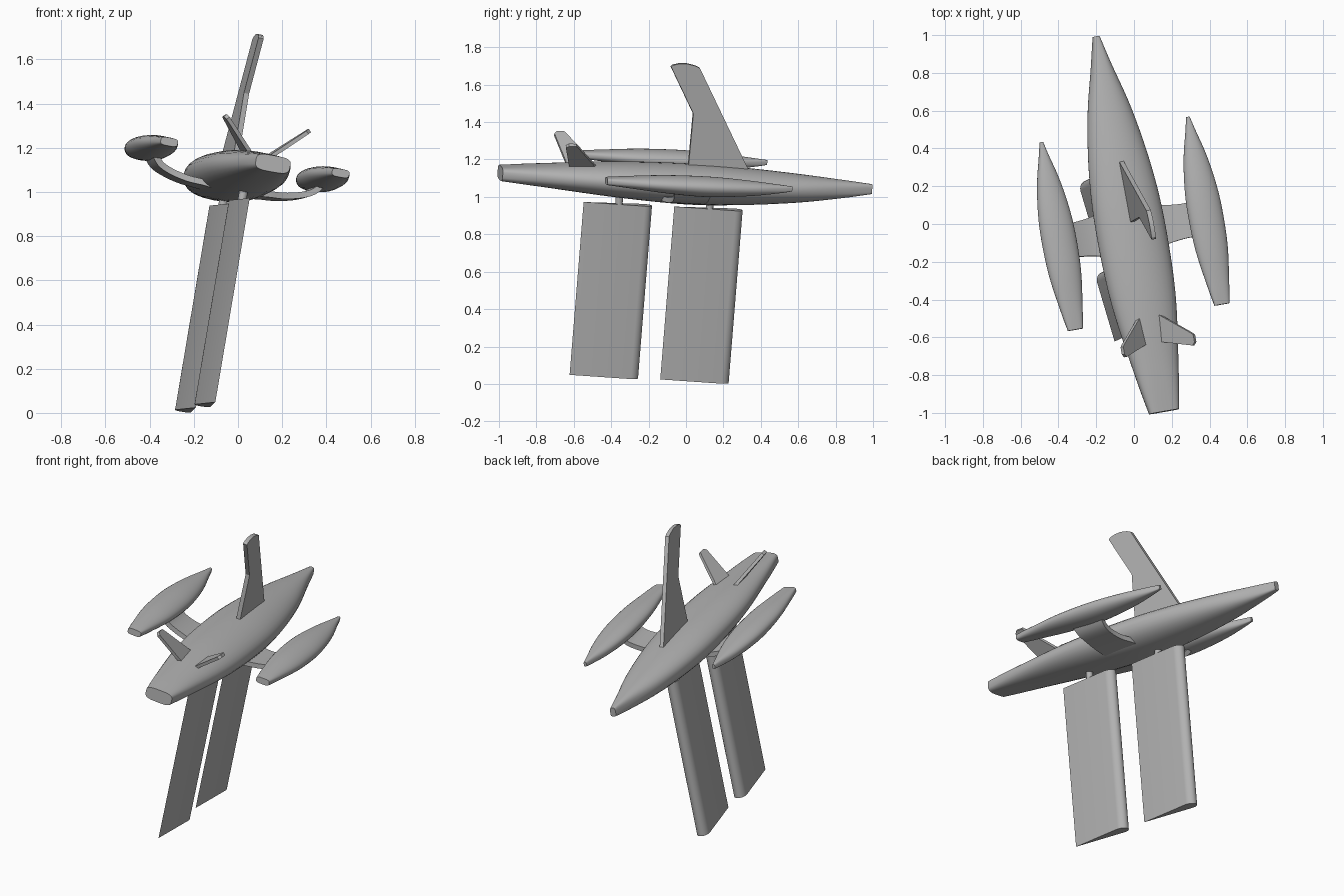
import bpy, bmesh, math
from mathutils import Matrix, Vector

cube = bpy.data.objects.get("Cube")
if cube:
    bpy.data.objects.remove(cube)

# Single grey paint
grey = bpy.data.materials.new("plain grey")
grey.use_nodes = True
colour = (0.45, 0.45, 0.45, 1)
grey.diffuse_color = colour
grey.node_tree.nodes["Principled BSDF"].inputs["Base Color"].default_value = colour

# Heeled and yawed frame: x to the right side, y to the bow, z up the mast
bow = Vector((-0.36, 1.98, -0.10)).normalized()
up = Vector((0.165, 0.08, 0.98))
up = (up - bow * up.dot(bow)).normalized()
side = bow.cross(up)
FRAME = Matrix.Translation((-0.02, 0, 1.09)) @ Matrix((side, bow, up)).transposed().to_4x4()


def loft(name, rings, angle=35):
    """Skin equal-length rings of points and cap both ends."""
    bm = bmesh.new()
    loops = [[bm.verts.new(p) for p in ring] for ring in rings]
    n = len(loops[0])
    for lo, hi in zip(loops, loops[1:]):
        for i in range(n):
            j = (i + 1) % n
            bm.faces.new((lo[i], lo[j], hi[j], hi[i]))
    bm.faces.new(loops[0])
    bm.faces.new(loops[-1])
    bmesh.ops.recalc_face_normals(bm, faces=bm.faces)
    mesh = bpy.data.meshes.new(name)
    bm.to_mesh(mesh)
    bm.free()
    mesh.materials.append(grey)
    obj = bpy.data.objects.new(name, mesh)
    bpy.context.collection.objects.link(obj)
    obj.matrix_world = FRAME
    bpy.ops.object.select_all(action='DESELECT')
    obj.select_set(True)
    bpy.context.view_layer.objects.active = obj
    bpy.ops.object.shade_smooth_by_angle(angle=math.radians(angle))
    return obj


def spline(stations, steps=5):
    """Catmull-Rom smoothing of a station list."""
    pts = [Vector(s) for s in stations]
    pts = [2 * pts[0] - pts[1]] + pts + [2 * pts[-1] - pts[-2]]
    out = []
    for p, q, r, s in zip(pts, pts[1:], pts[2:], pts[3:]):
        for k in range(steps):
            t = k / steps
            out.append(0.5 * (2 * q + (r - p) * t + (2 * p - 5 * q + 4 * r - s) * t * t
                              + (3 * q - p - 3 * r + s) * t ** 3))
    return out + [pts[-2]]


# Hull stations: position along hull, half width, deck height, keel depth
STATIONS = spline([
    (-1.01, 0.08, 0.025, -0.05), (-0.8, 0.118, 0.045, -0.07), (-0.4, 0.175, 0.076, -0.107),
    (0, 0.187, 0.086, -0.128), (0.3, 0.168, 0.08, -0.117), (0.6, 0.12, 0.062, -0.09),
    (0.85, 0.056, 0.042, -0.053), (1.01, 0.017, 0.028, -0.024)])


def hull(name, scale=1, offset=(0, 0, 0)):
    rings = []
    for y, w, top, low in STATIONS:
        power = 1 - 0.45 * min(1, abs(y)) ** 4   # squarer toward the ends
        ring = []
        for i in range(32):
            a = math.tau * i / 32
            c, s = math.cos(a), math.sin(a)
            x = math.copysign(abs(c) ** power, c) * w
            z = abs(s) ** power * ((top + 0.01) if s > 0 else (low + 0.01)) - 0.01
            ring.append(Vector((x, y, z)) * scale + Vector(offset))
        rings.append(ring)
    return loft(name, rings, 40)


def plate(name, outline, normal, thick):
    """Flat plate from an outline of 3D points."""
    n = Vector(normal).normalized() * thick / 2
    return loft(name, [[Vector(p) + n * k for p in outline] for k in (-1, 1)], 20)


hull("main_hull")
for label, sign in (("left", 1), ("right", -1)):
    hull(label + "_outrigger", 0.5, (sign * 0.4, 0, 0.048))

    # Curved outrigger arm, flared at both ends
    arm = spline([(0.05, -0.095, 0.12), (0.14, -0.082, 0.115), (0.22, -0.076, 0.1),
                  (0.3, -0.058, 0.092), (0.36, -0.03, 0.095), (0.4, 0.02, 0.105)], 4)
    rings = []
    for i, (x, z, half) in enumerate(arm):
        tangent = arm[min(i + 1, len(arm) - 1)] - arm[max(i - 1, 0)]
        across = Vector((-tangent.y, 0, tangent.x)).normalized() * 0.014
        ring = [Vector((x, -0.03 + half * e, z)) + across * k
                for e, k in ((-1, -1), (1, -1), (1, 1), (-1, 1))]
        rings.append([Vector((p.x * sign, p.y, p.z)) for p in ring])
    loft(label + "_arm", rings)

    # Swept tail fin
    fin = [(0.03, -0.475, 0.03), (0.03, -0.64, 0.03), (0.185, -0.7, 0.18),
           (0.197, -0.685, 0.192), (0.197, -0.645, 0.192), (0.185, -0.63, 0.18)]
    plate(label + "_tail_fin", [(x * sign, y, z) for x, y, z in fin], (-sign, 0, 1), 0.018)

# Upright wing sail with a kinked trailing edge and rounded tip
sail = [(0.352, 0.04), (0.024, 0.612), (0, 0.622), (-0.045, 0.631), (-0.09, 0.629),
        (-0.122, 0.62), (-0.132, 0.61), (0.009, 0.363), (0.005, 0.04)]
plate("wing_sail", [(0, y, z) for y, z in sail], (1, 0, 0), 0.024)

# Twin underwater foils: round leading edge, sharp trailing edge
for label, lead in (("front", 0.32), ("rear", -0.173)):
    r = 0.036
    section = [(0, lead - 0.372)]
    for i in range(13):
        a = -math.pi / 2 + math.pi * i / 12
        section.append((-r * math.sin(a), lead - 0.045 + 0.045 * math.cos(a)))
    loft(label + "_foil", [[(x, y, z) for x, y in section] for z in (-1.087, -0.147)])
    shaft = [(0.02 * math.cos(math.tau * i / 12), lead - 0.18 + 0.02 * math.sin(math.tau * i / 12))
             for i in range(12)]
    loft(label + "_foil_shaft", [[(x, y, z) for x, y in shaft] for z in (-0.16, -0.05)])
